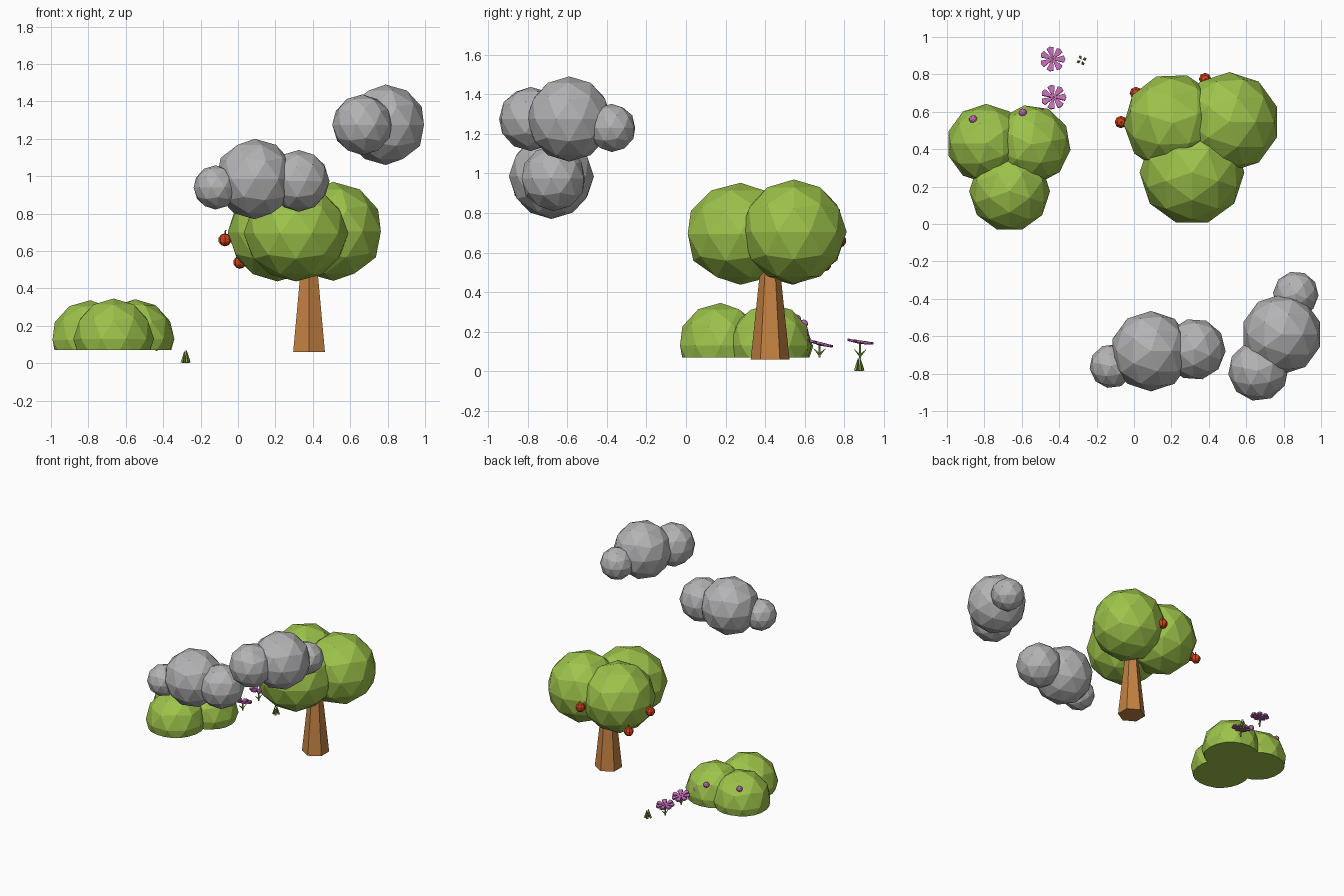
import bpy, bmesh, math
from mathutils import Vector, Matrix

cube = bpy.data.objects.get("Cube")
if cube:
    bpy.data.objects.remove(cube, do_unlink=True)


def material(name, rgb):
    mat = bpy.data.materials.new(name)
    mat.use_nodes = True
    color = tuple((c / 255) ** 2.2 for c in rgb) + (1.0,)
    mat.diffuse_color = color
    mat.node_tree.nodes["Principled BSDF"].inputs["Base Color"].default_value = color
    return mat


LEAF = material("leaf_green", (156, 194, 76))
GRASS = material("grass_green", (140, 170, 75))
BARK = material("bark_brown", (194, 128, 68))
CLOUD = material("cloud_grey", (178, 178, 180))
APPLE = material("apple_red", (205, 68, 32))
PETAL = material("petal_pink", (195, 108, 182))


def finish(bm, name, *mats):
    mesh = bpy.data.meshes.new(name)
    bmesh.ops.recalc_face_normals(bm, faces=bm.faces)
    bm.to_mesh(mesh)
    bm.free()
    obj = bpy.data.objects.new(name, mesh)
    for mat in mats:
        mesh.materials.append(mat)
    bpy.context.collection.objects.link(obj)
    return obj


def blob(name, center, radius, mat, turn=0, floor=None, scale=(1, 1, 1)):
    """Faceted ball, optionally cut flat at a floor height."""
    bm = bmesh.new()
    m = (Matrix.Translation(center) @ Matrix.Rotation(math.radians(turn), 4, 'Z')
         @ Matrix.Diagonal((*scale, 1)))
    bmesh.ops.create_icosphere(bm, subdivisions=2, radius=radius, matrix=m)
    if floor is not None:
        cut = bmesh.ops.bisect_plane(bm, geom=bm.verts[:] + bm.edges[:] + bm.faces[:],
                                     plane_co=(0, 0, floor), plane_no=(0, 0, 1),
                                     clear_inner=True)
        edges = [e for e in cut["geom_cut"] if isinstance(e, bmesh.types.BMEdge)]
        bmesh.ops.contextual_create(bm, geom=edges)
    return finish(bm, name, mat)


def add_cone(bm, start, end, r1, r2, sides):
    """Tapered prism between two points."""
    start, end = Vector(start), Vector(end)
    axis = end - start
    m = Matrix.Translation((start + end) / 2) @ axis.to_track_quat('Z', 'Y').to_matrix().to_4x4()
    return bmesh.ops.create_cone(bm, cap_ends=True, segments=sides, radius1=r1,
                                 radius2=r2, depth=axis.length, matrix=m)["verts"]


# Tree trunk
bm = bmesh.new()
add_cone(bm, (0.38, 0.425, 0.06), (0.38, 0.425, 0.66), 0.098, 0.035, 6)
finish(bm, "tree_trunk", BARK)

# Tree crown
for i, (pos, r, turn) in enumerate([((0.21, 0.54, 0.70), 0.265, 20),
                                    ((0.51, 0.545, 0.705), 0.267, 0),
                                    ((0.31, 0.275, 0.695), 0.28, 54)]):
    blob(f"tree_crown_{i + 1}", pos, r, LEAF, turn, scale=(1, 1, 0.99 if i < 2 else 0.92))

# Apples with short stems
for i, pos in enumerate([(0.01, 0.70, 0.54), (-0.07, 0.545, 0.66), (0.38, 0.775, 0.66)]):
    bm = bmesh.new()
    bmesh.ops.create_uvsphere(bm, u_segments=8, v_segments=5, radius=0.035,
                              matrix=Matrix.Translation(pos))
    p = Vector(pos)
    stem = add_cone(bm, p + Vector((0, 0, 0.025)), p + Vector((0.004, 0, 0.053)), 0.004, 0.004, 4)
    for f in {f for v in stem for f in v.link_faces}:
        f.material_index = 1
    finish(bm, f"apple_{i + 1}", APPLE, BARK)

# Bush lobes with a flat underside
for i, (pos, r, turn) in enumerate([((-0.79, 0.43, 0.125), 0.212, 36),
                                    ((-0.55, 0.425, 0.13), 0.212, 10),
                                    ((-0.665, 0.175, 0.13), 0.216, 54)]):
    blob(f"bush_lobe_{i + 1}", pos, r, LEAF, turn, floor=0.07)

# Buds on the bush
for i, pos in enumerate([(-0.86, 0.56, 0.265), (-0.595, 0.595, 0.24), (-0.505, 0.597, 0.185)]):
    blob(f"bush_bud_{i + 1}", pos, 0.022, PETAL)

# Clouds
clouds = {
    "low_cloud": [((0.09, -0.68, 0.985), 0.215), ((-0.12, -0.76, 0.94), 0.118),
                  ((0.325, -0.67, 0.975), 0.165)],
    "high_cloud": [((0.79, -0.59, 1.275), 0.215), ((0.665, -0.785, 1.275), 0.162),
                   ((0.865, -0.375, 1.23), 0.122)],
}
for name, puffs in clouds.items():
    for i, (pos, r) in enumerate(puffs):
        blob(f"{name}_puff_{i + 1}", pos, r, CLOUD, turn=25 * i)


# Flowers: wedge petals on a tilted head, with a stem and two leaves
def flower(name, head, tilt, base):
    bm = bmesh.new()
    m = Matrix.Translation(head) @ Matrix.Rotation(tilt, 4, 'X')
    for k in range(7):
        spin = m @ Matrix.Rotation(math.tau * k / 7, 4, 'Z')
        outline = [(0.004, -0.003), (0.06, -0.019), (0.068, 0), (0.06, 0.019), (0.004, 0.003)]
        face = bm.faces.new([bm.verts.new(spin @ Vector((x, y, 0.1 * x))) for x, y in outline])
        up = (spin.to_3x3() @ Vector((0, 0, 0.012)))
        top = bmesh.ops.extrude_face_region(bm, geom=[face])["geom"]
        bmesh.ops.translate(bm, vec=up, verts=[v for v in top if isinstance(v, bmesh.types.BMVert)])
    finish(bm, name + "_petals", PETAL)

    bm = bmesh.new()
    foot = Vector((head[0], head[1], base))
    add_cone(bm, foot, head, 0.006, 0.005, 5)
    for side in (-1, 1):
        mid = foot + Vector((0, 0, 0.015))
        add_cone(bm, mid, mid + Vector((0.012 * side, 0.03 * side, 0.03)), 0.007, 0.001, 4)
    finish(bm, name + "_stem", GRASS)


flower("far_flower", (-0.435, 0.88, 0.138), -0.15, 0.065)
flower("near_flower", (-0.43, 0.675, 0.13), -0.25, 0.07)

# Grass tuft: blades leaning together
bm = bmesh.new()
for k in range(4):
    a = math.tau * k / 4 + 0.4
    out = Vector((math.cos(a), math.sin(a), 0))
    c = Vector((-0.28, 0.875, 0))
    add_cone(bm, c + out * 0.02 + Vector((0, 0, 0.003)), c + out * 0.006 + Vector((0, 0, 0.068)),
             0.009, 0.001, 4)
finish(bm, "grass_tuft", GRASS)
